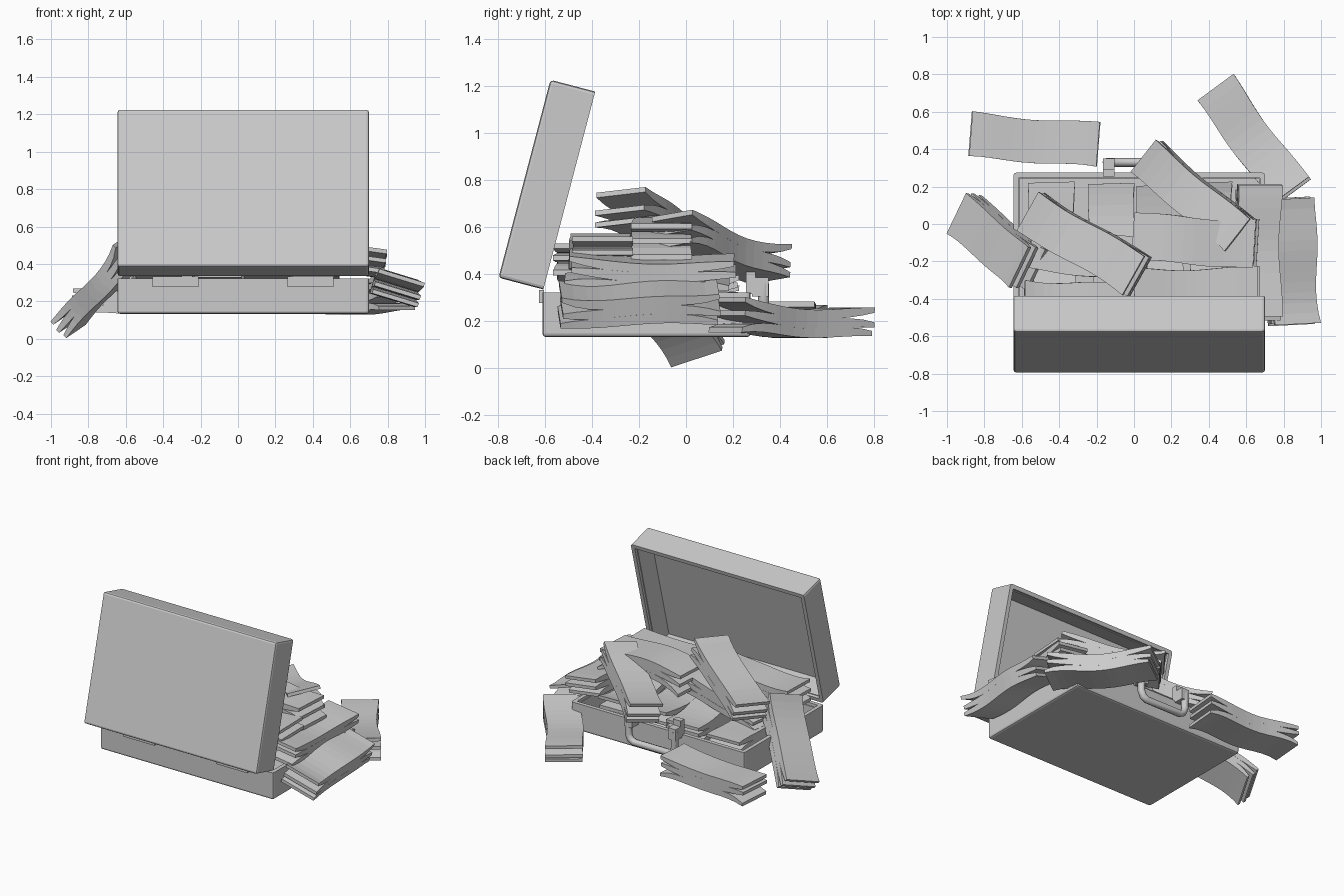
import bpy, bmesh, math, random
from mathutils import Vector, Matrix, Quaternion

if "Cube" in bpy.data.objects:
    bpy.data.objects.remove(bpy.data.objects["Cube"])

random.seed(4)


def finish(name, bm, bevel=0.0):
    bmesh.ops.recalc_face_normals(bm, faces=bm.faces)
    mesh = bpy.data.meshes.new(name)
    bm.to_mesh(mesh)
    bm.free()
    ob = bpy.data.objects.new(name, mesh)
    bpy.context.collection.objects.link(ob)
    if bevel:
        m = ob.modifiers.new("soft_edges", 'BEVEL')
        m.width, m.segments = bevel, 2
    return ob


def box(name, center, size, bevel=0.0):
    bm = bmesh.new()
    bmesh.ops.create_cube(bm, size=1)
    bmesh.ops.scale(bm, vec=size, verts=bm.verts)
    bmesh.ops.translate(bm, vec=center, verts=bm.verts)
    return finish(name, bm, bevel)


def tray(name, size, matrix):
    """Open-topped shell with a stepped rim, sitting on local z = 0."""
    bm = bmesh.new()
    bmesh.ops.create_cube(bm, size=1)
    bmesh.ops.translate(bm, vec=(0, 0, 0.5), verts=bm.verts)
    bmesh.ops.scale(bm, vec=size, verts=bm.verts)
    # round only the outer edges, away from the open side
    edges = [e for e in bm.edges if min(v.co.z for v in e.verts) < 0.01]
    bmesh.ops.bevel(bm, geom=edges, offset=0.014, segments=2, profile=0.5, affect='EDGES')
    top = max(bm.faces, key=lambda f: f.calc_center_median().z)
    for inset, drop in ((0.028, 0.02), (0.015, size[2] - 0.045)):
        bmesh.ops.inset_region(bm, faces=[top], thickness=inset)
        top = bmesh.ops.extrude_discrete_faces(bm, faces=[top])["faces"][0]
        bmesh.ops.translate(bm, vec=(0, 0, -drop), verts=top.verts)
    ob = finish(name, bm)
    ob.matrix_world = matrix
    return ob


def bundle(name, a, b, width=0.25, roll=0.0, arch=0.0, layers=3):
    """Wavy bundle: solid in the middle, sheets splaying at both ends.
    a and b are the centres of the top surface's two ends."""
    a, b = Vector(a), Vector(b)
    d = (b - a).normalized()
    w = Vector((0, 0, 1)).cross(d).normalized()
    w = Quaternion(d, math.radians(roll)) @ w
    n = d.cross(w)
    length = (b - a).length
    steps = 12
    phase = random.uniform(0, 6.28)
    bm = bmesh.new()
    for k in range(layers):
        jit = random.uniform(-0.015, 0.015)
        flare = [random.uniform(-0.012, 0.012) for _ in range(2)]
        prev = first = None
        for i in range(steps + 1):
            t = i / steps
            e = abs(2 * t - 1) ** 4
            space = 0.039 + 0.02 * e
            half = 0.021 - 0.010 * e
            z = ((layers - 1) / 2 - k) * space - 0.065 + flare[t > 0.5] * e
            z += 0.010 * math.sin(t * 6.5 + phase) + arch * (1 - (2 * t - 1) ** 2)
            wid = width / 2 * (0.96 + 0.04 * e)
            side = 0.008 * math.sin(t * 7 + phase)
            c = a + d * (t * length + jit) + w * side
            ring = [bm.verts.new(c + w * s * wid + n * (z + h * half))
                    for s, h in ((-1, -1), (1, -1), (1, 1), (-1, 1))]
            if prev:
                for j in range(4):
                    bm.faces.new((prev[j], prev[(j + 1) % 4], ring[(j + 1) % 4], ring[j]))
            else:
                first = ring
            prev = ring
        bm.faces.new(first)
        bm.faces.new(prev[::-1])
    return finish(name, bm)


# case halves
tray("case_base", (1.345, 0.885, 0.19), Matrix.Translation((0.028, -0.168, 0.133)))
tray("case_lid", (1.345, 0.87, 0.197),
     Matrix.Translation((0.028, -0.687, 0.806)) @ Matrix.Rotation(math.radians(-104.7), 4, 'X'))

# hinge plates
for side, x in (("left", -0.335), ("right", 0.388)):
    box("hinge_" + side, (x, -0.615, 0.305), (0.245, 0.02, 0.055))

# clasps and handle mounts
for side, x in (("left", -0.135), ("right", 0.205)):
    box("clasp_" + side, (x, 0.275, 0.37), (0.06, 0.04, 0.11))
    box("handle_mount_" + side, (x, 0.315, 0.345), (0.06, 0.07, 0.08))

# handle
curve = bpy.data.curves.new("handle", 'CURVE')
curve.dimensions = '3D'
curve.bevel_depth, curve.bevel_resolution = 0.024, 2
curve.use_fill_caps = True
path = [(-0.145, 0.36), (-0.145, 0.25), (-0.13, 0.215), (-0.10, 0.2),
        (0.17, 0.2), (0.20, 0.215), (0.215, 0.25), (0.215, 0.36)]
sp = curve.splines.new('POLY')
sp.points.add(len(path) - 1)
for p, (x, z) in zip(sp.points, path):
    p.co = (x, 0.33, z, 1)
bpy.context.collection.objects.link(bpy.data.objects.new("handle", curve))

# bundles filling the base
for i, (x, z) in enumerate(((-0.45, 0.34), (-0.12, 0.37), (0.13, 0.38), (0.4, 0.38))):
    bundle(f"inner_bundle_{i}", (x, 0.21, z), (x + 0.02, -0.48, 0.40), 0.25)
bundle("inner_bundle_back_left", (-0.58, -0.42, 0.51), (0.0, -0.44, 0.53), 0.24)
bundle("inner_bundle_back_right", (0.0, -0.37, 0.56), (0.66, -0.36, 0.55), 0.26)
bundle("inner_bundle_left", (-0.56, -0.12, 0.45), (0.05, -0.2, 0.55), 0.24)

# bundles heaped on top
bundle("heap_bundle_right_edge", (0.67, 0.2, 0.465), (0.67, -0.5, 0.48), 0.24, roll=-8)
bundle("heap_bundle_center", (0.0, -0.07, 0.59), (0.65, -0.11, 0.6), 0.26, arch=0.05)
bundle("heap_bundle_left", (-0.56, 0.06, 0.57), (0.01, -0.28, 0.745), 0.24, roll=6)
bundle("heap_bundle_front", (0.06, 0.35, 0.49), (0.56, -0.07, 0.65), 0.22, roll=8)

# bundles spilled outside
bundle("spilled_bundle_left", (-0.95, 0.055, 0.125), (-0.605, -0.24, 0.52), 0.25, roll=22)
bundle("spilled_bundle_front_left", (-0.87, 0.475, 0.265), (-0.19, 0.42, 0.27), 0.24)
bundle("spilled_bundle_front_right", (0.435, 0.72, 0.25), (0.84, 0.17, 0.28), 0.24)
bundle("spilled_bundle_right", (0.845, 0.14, 0.345), (0.875, -0.53, 0.33), 0.255, roll=-17)
